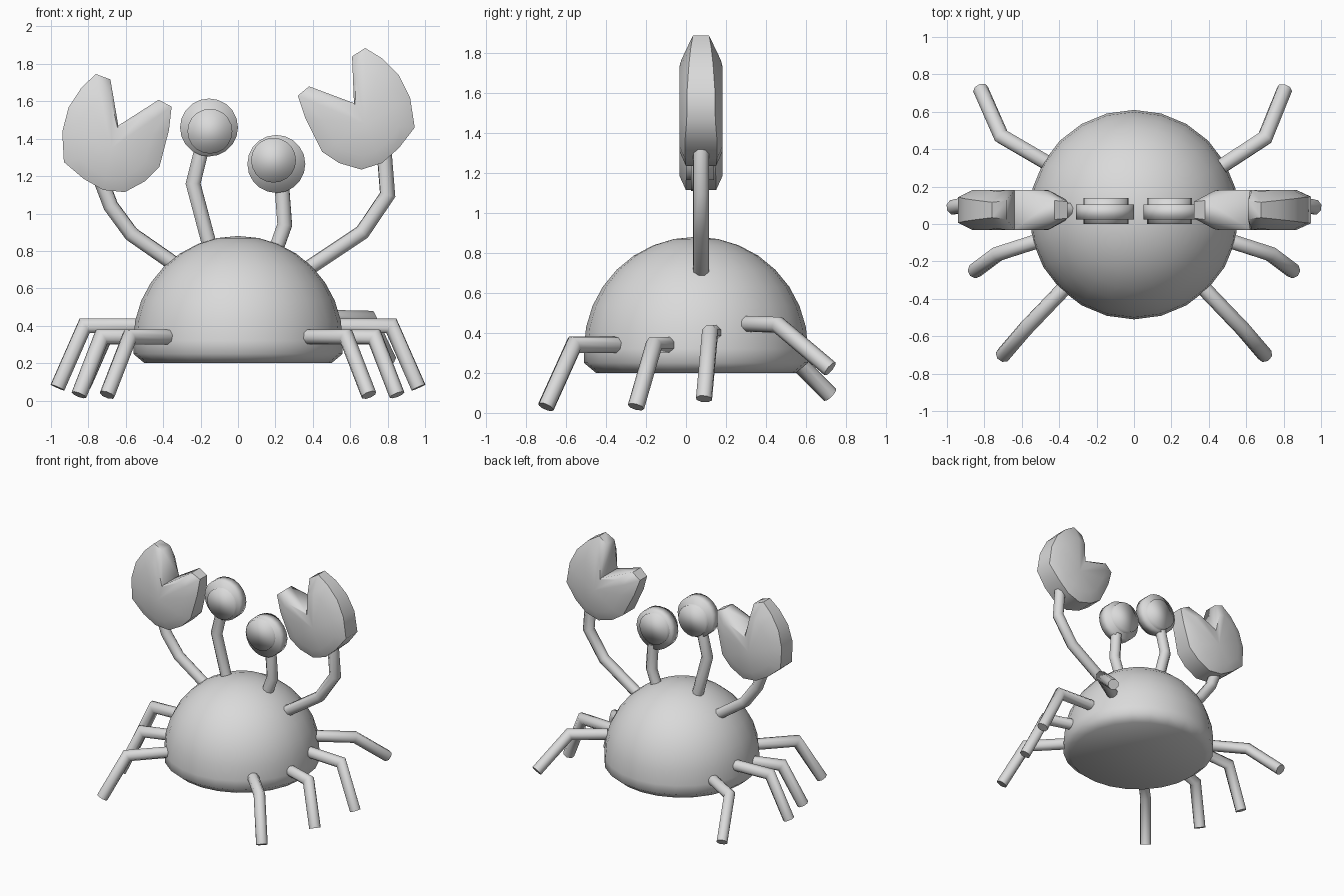
import bpy, bmesh, math
from mathutils import Vector, Matrix

if "Cube" in bpy.data.objects:
    bpy.data.objects.remove(bpy.data.objects["Cube"])

GREY = (0.7, 0.7, 0.7, 1)
shell = bpy.data.materials.new("plain grey")
shell.use_nodes = True
shell.diffuse_color = GREY
shell.node_tree.nodes["Principled BSDF"].inputs["Base Color"].default_value = GREY

MID = 0.075  # depth of the plane holding claws and eyes


def finish(bm, name, angle=None):
    bmesh.ops.recalc_face_normals(bm, faces=bm.faces[:])
    mesh = bpy.data.meshes.new(name)
    bm.to_mesh(mesh)
    bm.free()
    obj = bpy.data.objects.new(name, mesh)
    bpy.context.collection.objects.link(obj)
    mesh.materials.append(shell)
    bpy.ops.object.select_all(action='DESELECT')
    obj.select_set(True)
    bpy.context.view_layer.objects.active = obj
    if angle:
        bpy.ops.object.shade_smooth_by_angle(angle=math.radians(angle))
    else:
        bpy.ops.object.shade_smooth()
    return obj


def limb(name, points, radius=0.042, sides=8):
    """Bent tube with mitred joints and flat ends."""
    pts = [Vector(p) for p in points]
    dirs = [(b - a).normalized() for a, b in zip(pts, pts[1:])]
    # ring normal to the first segment, then slid along each segment to the joint
    side = dirs[0].orthogonal().normalized()
    other = dirs[0].cross(side)
    ring = []
    for k in range(sides):
        a = math.tau * (k + 0.5) / sides
        ring.append(pts[0] + radius * (side * math.cos(a) + other * math.sin(a)))
    bm = bmesh.new()
    rows = [[bm.verts.new(p) for p in ring]]
    for i, d in enumerate(dirs):
        n = d if i == len(dirs) - 1 else (d + dirs[i + 1]).normalized()
        ring = [p + d * ((pts[i + 1] - p).dot(n) / d.dot(n)) for p in ring]
        rows.append([bm.verts.new(p) for p in ring])
    for lo, hi in zip(rows, rows[1:]):
        for k in range(sides):
            j = (k + 1) % sides
            bm.faces.new((lo[k], lo[j], hi[j], hi[k]))
    bm.faces.new(rows[0])
    bm.faces.new(rows[-1])
    return finish(bm, name, 60)


# Domed body: lathed profile with a chamfered flat underside
bm = bmesh.new()
profile = [(0.56 * math.cos(a), 0.32 + 0.56 * math.sin(a))
           for a in (math.radians(90 - 11.25 * k) for k in range(9))]
profile += [(0.56, 0.25), (0.5, 0.2), (0, 0.2)]
verts = [bm.verts.new((r, 0.05, z)) for r, z in profile]
edges = [bm.edges.new(pair) for pair in zip(verts, verts[1:])]
bmesh.ops.spin(bm, geom=verts + edges, cent=(0, 0.05, 0), axis=(0, 0, 1),
               angle=math.tau, steps=24)
bmesh.ops.remove_doubles(bm, verts=bm.verts[:], dist=0.0005)
finish(bm, "body")


# Eyes: a flat disc with a thicker pupil disc through it
def disc(name, x, z, radius, front, back):
    bm = bmesh.new()
    place = Matrix.Translation((x, (front + back) / 2, z)) @ Matrix.Rotation(math.pi / 2, 4, 'X')
    bmesh.ops.create_cone(bm, cap_ends=True, segments=20, radius1=radius,
                          radius2=radius, depth=back - front, matrix=place)
    finish(bm, name)


for tag, eye, pupil in (("right", (-0.155, 1.46), (-0.15, 1.44)),
                        ("left", (0.205, 1.265), (0.19, 1.285))):
    disc(tag + "_eye", *eye, 0.155, 0.025, 0.105)
    disc(tag + "_pupil", *pupil, 0.12, 0.0, 0.14)


def flat_path(points):
    return [(x, MID, z) for x, z in points]


# Eye stalks and claw arms
limb("right_eye_stalk", flat_path([(-0.155, 0.84), (-0.24, 1.16), (-0.19, 1.36)]))
limb("left_eye_stalk", flat_path([(0.2, 0.8), (0.25, 0.94), (0.235, 1.14)]))
limb("right_arm", flat_path([(-0.34, 0.73), (-0.57, 0.89), (-0.68, 1.04), (-0.76, 1.25)]))
limb("left_arm", flat_path([(0.38, 0.71), (0.665, 0.9), (0.8, 1.1), (0.78, 1.35)]))

# Claws: puffed outline, thin at the tips and thick by the notch
NOTCH = Vector((0.62, 1.59))
CENTRE = Vector((0.68, 1.48))
OUTLINE = [(0.68, 1.885), (0.61, 1.84), NOTCH, (0.38, 1.68), (0.32, 1.63),
           (0.36, 1.51), (0.45, 1.33), (0.54, 1.27), (0.66, 1.235), (0.77, 1.27),
           (0.86, 1.35), (0.945, 1.46), (0.92, 1.62), (0.86, 1.74), (0.77, 1.83)]


def claw(name, place):
    bm = bmesh.new()
    rings = {"rim": ([], []), "inset": ([], [])}
    for p in OUTLINE:
        p = Vector(p)
        reach = (p - CENTRE).length
        q = CENTRE.lerp(p, 0.9 if reach < 0.2 else 0.7)
        half = 0.13 - 0.22 * reach
        puff = min(0.108, half + 0.058)
        for key, point, t in (("rim", p, half), ("inset", q, puff)):
            for s, sign in enumerate((-1, 1)):
                x, z = place(point)
                rings[key][s].append(bm.verts.new((x, MID + sign * t, z)))
    count = len(OUTLINE)
    rim, inset = rings["rim"], rings["inset"]
    cx, cz = place(CENTRE)
    for s, sign in enumerate((-1, 1)):
        pole = bm.verts.new((cx, MID + sign * 0.108, cz))
        for k in range(count):
            j = (k + 1) % count
            bm.faces.new((rim[s][k], rim[s][j], inset[s][j], inset[s][k]))
            bm.faces.new((inset[s][k], inset[s][j], pole))
    for k in range(count):
        j = (k + 1) % count
        bm.faces.new((rim[0][k], rim[0][j], rim[1][j], rim[1][k]))
    finish(bm, name, 60)


def mirrored(p):
    """Mirror the claw across, lower it and tilt it inwards."""
    d = p - NOTCH
    c, s = math.cos(math.radians(12)), math.sin(math.radians(12))
    return -0.64 - d.x * c - d.y * s, 1.47 - d.x * s + d.y * c


claw("left_claw", lambda p: (p.x, p.y))
claw("right_claw", mirrored)

# Walking legs, three matching pairs
LEGS = {
    "front": [(0.36, -0.33, 0.34), (0.58, -0.56, 0.34), (0.7, -0.7, 0.03)],
    "middle": [(0.48, -0.08, 0.34), (0.73, -0.16, 0.34), (0.85, -0.25, 0.03)],
    "side": [(0.45, 0.14, 0.4), (0.82, 0.12, 0.4), (0.965, 0.09, 0.07)],
}
for label, path in LEGS.items():
    for tag, sign in (("left", 1), ("right", -1)):
        limb(f"{tag}_{label}_leg", [(sign * x, y, z) for x, y, z in path])

# Back legs, the left one held higher
limb("left_back_leg", [(0.47, 0.31, 0.445), (0.7, 0.46, 0.44), (0.805, 0.72, 0.22)])
limb("right_back_leg", [(-0.47, 0.33, 0.34), (-0.71, 0.47, 0.34), (-0.82, 0.72, 0.09)])
